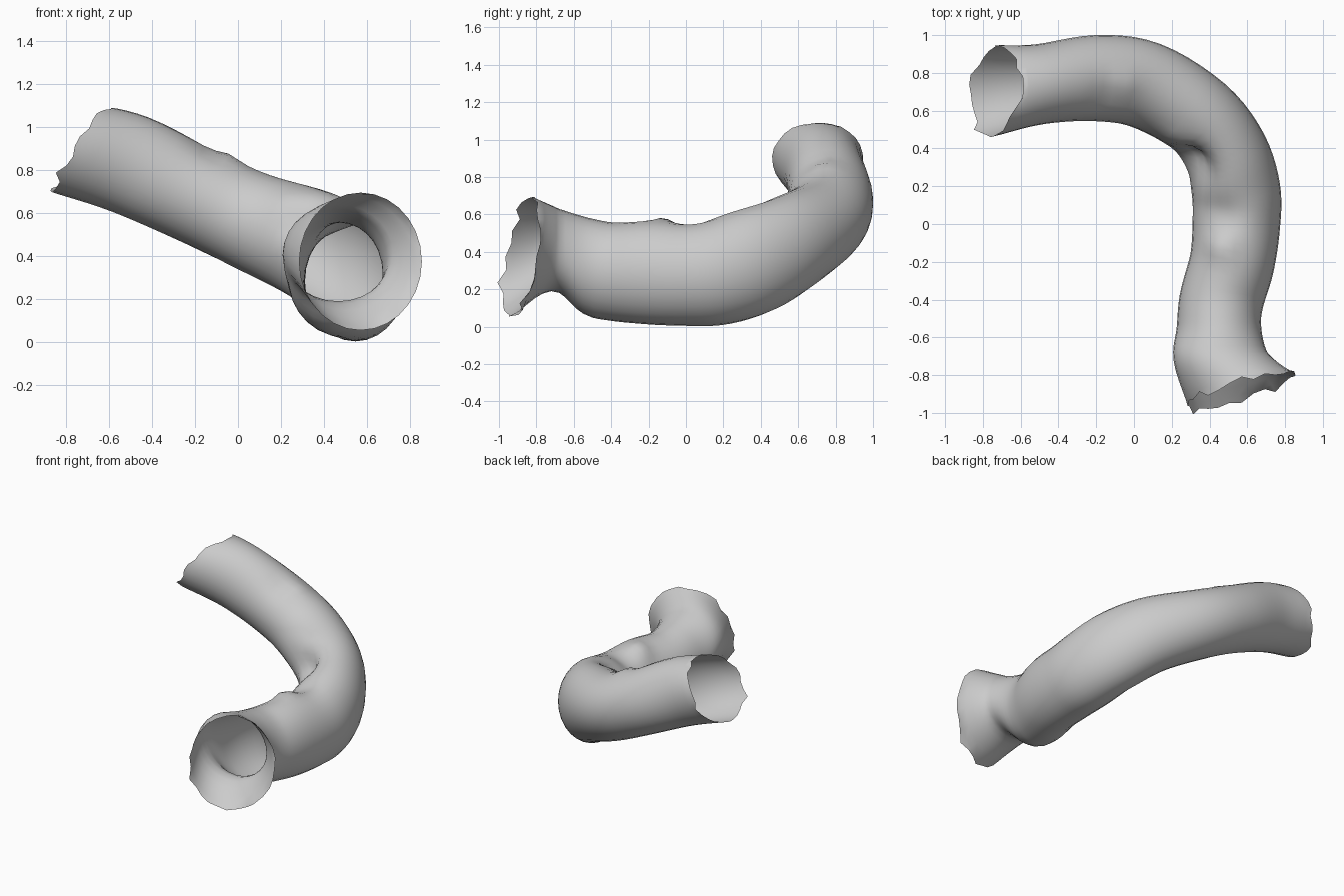
import bpy, bmesh, math, random
from mathutils import Vector

if "Cube" in bpy.data.objects:
    bpy.data.objects.remove(bpy.data.objects["Cube"])

random.seed(4)
SIDES, STEPS = 28, 5

# Stations along the tube: centre x, y, z, side radius, vertical radius
STATIONS = [
    (-0.735, 0.705, 0.895, 0.238, 0.225),
    (-0.50, 0.740, 0.825, 0.212, 0.235),
    (-0.20, 0.772, 0.685, 0.228, 0.225),
    (0.06, 0.735, 0.565, 0.232, 0.230),
    (0.335, 0.575, 0.455, 0.222, 0.260),
    (0.485, 0.380, 0.360, 0.225, 0.285),
    (0.540, 0.180, 0.295, 0.235, 0.285),
    (0.542, 0.000, 0.280, 0.232, 0.275),
    (0.520, -0.200, 0.288, 0.225, 0.275),
    (0.465, -0.400, 0.295, 0.224, 0.262),
    (0.450, -0.550, 0.330, 0.224, 0.260),
    (0.465, -0.710, 0.415, 0.255, 0.225),
    (0.570, -0.880, 0.375, 0.285, 0.320),
]

# Dents and bumps: position, reach, depth (positive pushes inward)
DENTS = [
    ((0.32, 0.32, 0.56), 0.10, 0.085),
    ((0.22, 0.42, 0.66), 0.07, -0.025),
    ((0.45, -0.12, 0.56), 0.07, -0.035),
    ((0.47, 0.05, 0.55), 0.09, 0.025),
    ((-0.12, 0.68, 0.90), 0.08, 0.015),
    ((-0.05, 0.74, 0.86), 0.06, -0.02),
]


def spline(i, u):
    p = [STATIONS[min(max(i + k, 0), len(STATIONS) - 1)] for k in (-1, 0, 1, 2)]
    return [0.5 * (2 * b + (c - a) * u + (2 * a - 5 * b + 4 * c - d) * u * u
                   + (3 * b - a - 3 * c + d) * u ** 3) for a, b, c, d in zip(*p)]


samples = [spline(i, k / STEPS) for i in range(len(STATIONS) - 1) for k in range(STEPS)]
samples.append(list(STATIONS[-1]))
n = len(samples)
bm = bmesh.new()
rings = []

# Tube wall, with torn, slanted rims at both ends
for j, s in enumerate(samples):
    c = Vector(s[:3])
    t = Vector(samples[min(j + 1, n - 1)][:3]) - Vector(samples[max(j - 1, 0)][:3])
    t.normalize()
    t = t.lerp(Vector((0, -1, 0)), min(1, max(0, (j - 41) / 8))).normalized()
    side = t.cross(Vector((0, 0, 1))).normalized()
    up = side.cross(t)
    start = max(0, 1 - j / 5)
    end = max(0, 1 - (n - 1 - j) / 6)
    ring = []
    for k in range(SIDES):
        a = 2 * math.pi * k / SIDES
        ca, sa = math.cos(a), math.sin(a)
        slide = start * (0.08 * sa - 0.05 * ca) + end * (0.085 * ca - 0.06 * sa)
        if j in (0, n - 1):
            slide += random.uniform(-0.025, 0.025)
        v = c + side * s[3] * ca + up * s[4] * sa + t * slide
        inward = (c - v).normalized()
        for pos, reach, depth in DENTS:
            d = (v - Vector(pos)).length / reach
            v = v + inward * depth * math.exp(-d * d)
        ring.append(bm.verts.new(v))
    rings.append(ring)

for r0, r1 in zip(rings, rings[1:]):
    for k in range(SIDES):
        m = (k + 1) % SIDES
        bm.faces.new((r0[k], r0[m], r1[m], r1[k]))

bmesh.ops.recalc_face_normals(bm, faces=bm.faces)
mesh = bpy.data.meshes.new("bent_tube")
bm.to_mesh(mesh)
bm.free()
tube = bpy.data.objects.new("bent_tube", mesh)
bpy.context.collection.objects.link(tube)
for poly in mesh.polygons:
    poly.use_smooth = True
